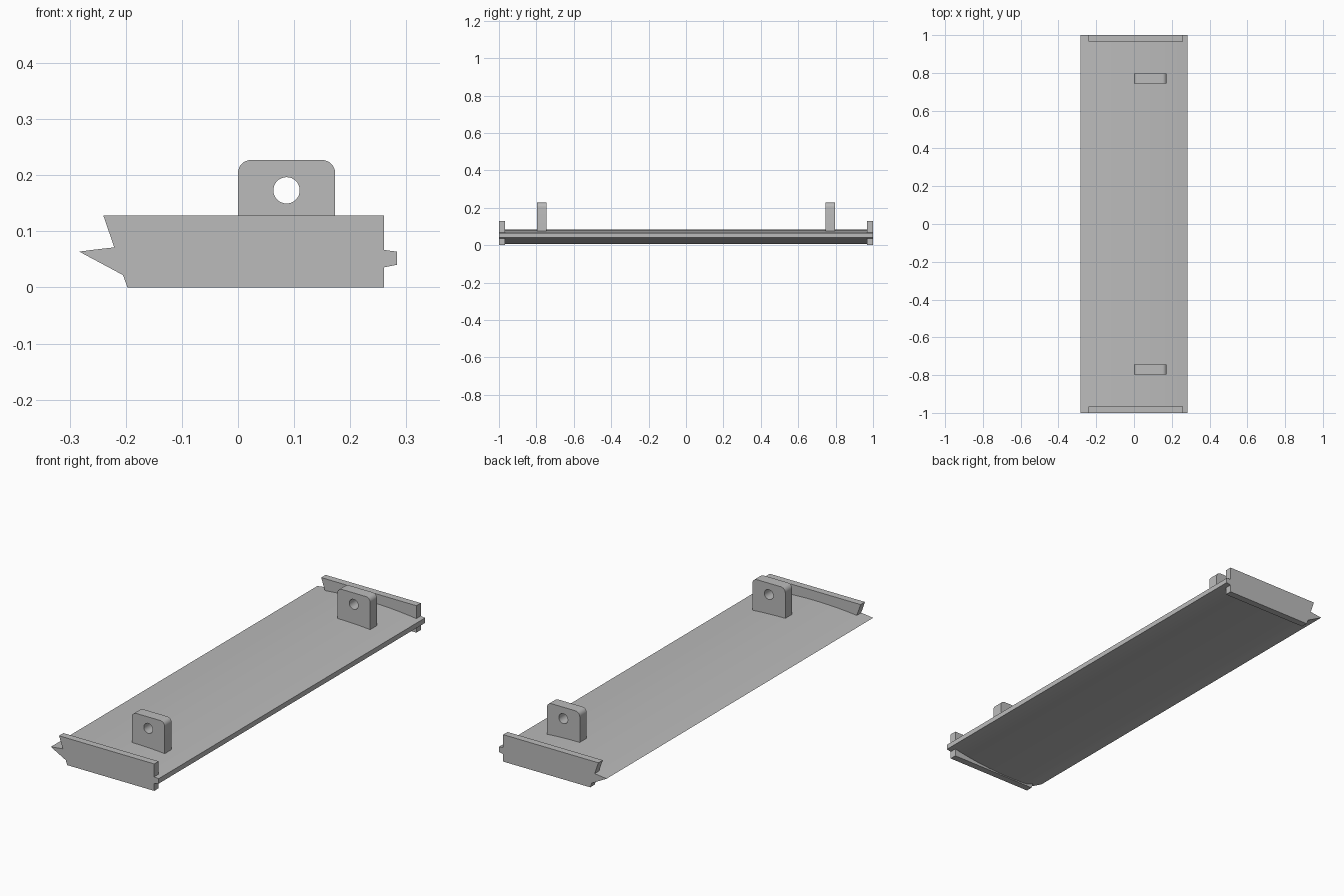
import bpy
from math import cos, sin, pi, radians

cube = bpy.data.objects.get("Cube")
if cube:
    bpy.data.objects.remove(cube, do_unlink=True)

grey = bpy.data.materials.new("plain grey")
grey.use_nodes = True
grey.diffuse_color = (0.5, 0.5, 0.5, 1)
grey.node_tree.nodes["Principled BSDF"].inputs["Base Color"].default_value = (0.5, 0.5, 0.5, 1)


def arc(cx, cz, r, start, end, steps):
    """Points along an arc, angles in degrees."""
    angles = [radians(start + (end - start) * i / steps) for i in range(steps + 1)]
    return [(cx + r * cos(a), cz + r * sin(a)) for a in angles]


def profile_part(name, loops, y, depth):
    """Extrude closed x-z outlines along y; inner loops become holes."""
    curve = bpy.data.curves.new(name, 'CURVE')
    curve.dimensions = '2D'
    curve.fill_mode = 'BOTH'
    curve.extrude = depth / 2
    for loop in loops:
        spline = curve.splines.new('POLY')
        spline.points.add(len(loop) - 1)
        for point, (x, z) in zip(spline.points, loop):
            point.co = (x, z, 0, 1)
        spline.use_cyclic_u = True
    obj = bpy.data.objects.new(name, curve)
    bpy.context.collection.objects.link(obj)
    obj.location.y = y
    obj.rotation_euler.x = pi / 2
    bpy.ops.object.select_all(action='DESELECT')
    obj.select_set(True)
    bpy.context.view_layer.objects.active = obj
    bpy.ops.object.convert(target='MESH')
    obj = bpy.context.object
    obj.data.materials.clear()
    obj.data.materials.append(grey)
    bpy.ops.object.shade_smooth_by_angle(angle=radians(30))
    return obj


# Long blade: gently crowned top, bellied underside, sharp edge and blunt edge
N = 24
half = 0.283
top = [(x, 0.083 - 0.24 * x * x)
       for x in (-half + 2 * half * i / N for i in range(N + 1))]
belly = [(x, 0.005 + 0.3 * (x + 0.06) ** 2)
         for x in (half - (half + 0.17) * i / N for i in range(N + 1))]
profile_part("blade", [top + belly + [(-0.205, 0.022)]], 0, 2)

# End caps standing above and below the blade
cap = [(-0.24, 0.128), (0.26, 0.128), (0.26, 0), (-0.197, 0),
       (-0.205, 0.022), (-0.22, 0.07)]

# Mounting lugs with rounded top corners and a round hole
R = 0.023
lug = [(0, 0.07), (0.173, 0.07)]
lug += arc(0.173 - R, 0.227 - R, R, 0, 90, 8)
lug += arc(R, 0.227 - R, R, 90, 180, 8)
hole = arc(0.0865, 0.173, 0.0235, 0, 360, 32)[:-1]

for side, label in ((-1, "front"), (1, "back")):
    profile_part(label + "_end_cap", [cap], side * 0.9835, 0.033)
    profile_part(label + "_lug", [lug, hole], side * 0.771, 0.052)
